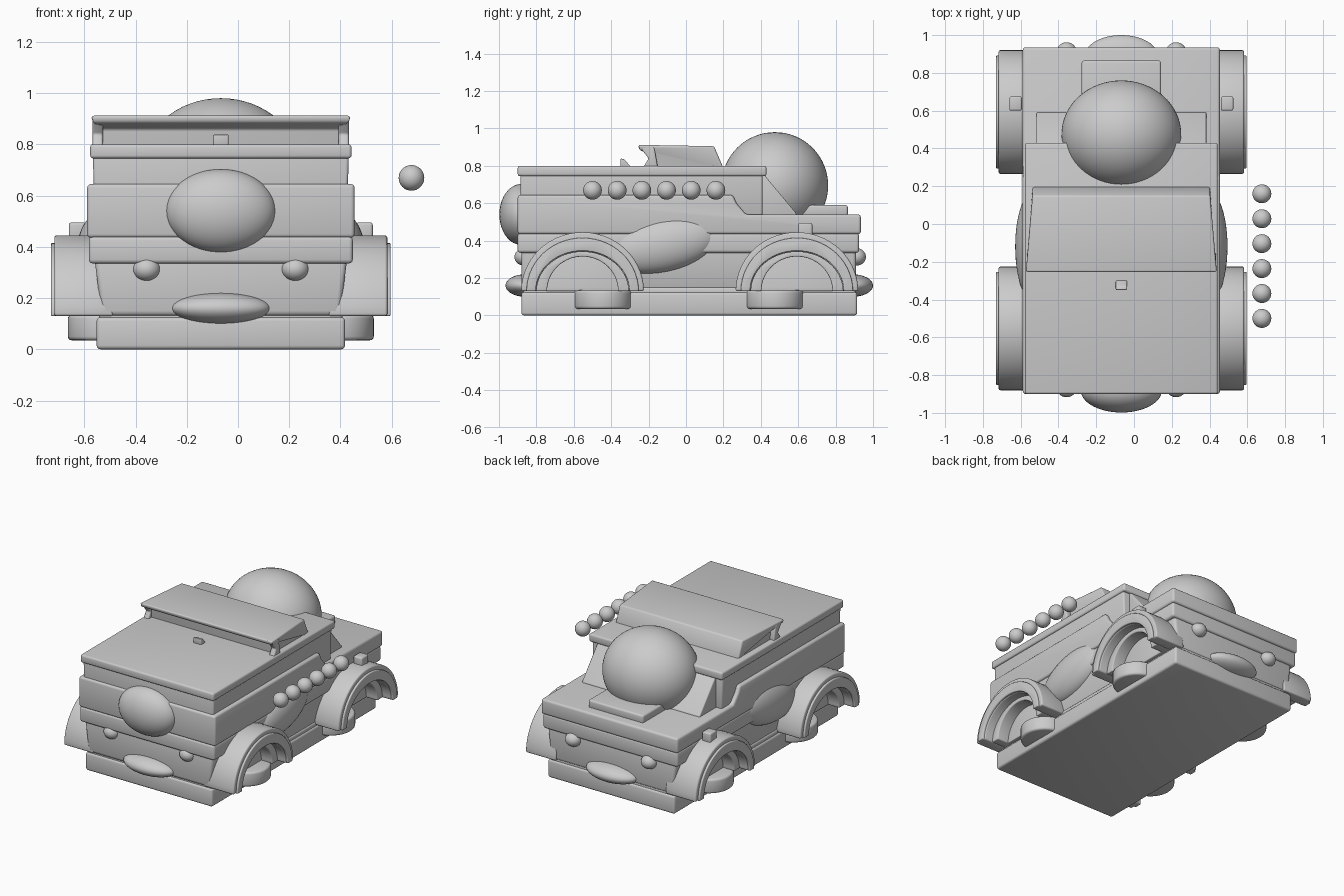
import bpy, bmesh
from math import sin, cos, pi, radians
from mathutils import Matrix

if "Cube" in bpy.data.objects:
    bpy.data.objects.remove(bpy.data.objects["Cube"])

XC = -0.067  # centre line of the car


def finish(name, bm, bevel=0.0, angle=35):
    bmesh.ops.recalc_face_normals(bm, faces=bm.faces[:])
    if bevel:
        edges = [e for e in bm.edges if len(e.link_faces) == 2
                 and e.calc_face_angle(0) > radians(30)]
        bmesh.ops.bevel(bm, geom=edges, offset=bevel, segments=3, profile=0.5,
                        affect='EDGES', clamp_overlap=True)
    me = bpy.data.meshes.new(name)
    bm.to_mesh(me)
    bm.free()
    ob = bpy.data.objects.new(name, me)
    bpy.context.collection.objects.link(ob)
    bpy.ops.object.select_all(action='DESELECT')
    ob.select_set(True)
    bpy.context.view_layer.objects.active = ob
    bpy.ops.object.shade_smooth_by_angle(angle=radians(angle))
    return ob


def extrude(name, pts, x0, x1, bevel=0.012, edit=None):
    """Extrude a (y, z) profile along x; x is measured from the car centre line."""
    bm = bmesh.new()
    a = [bm.verts.new((XC + x0, y, z)) for y, z in pts]
    b = [bm.verts.new((XC + x1, y, z)) for y, z in pts]
    bm.faces.new(a)
    bm.faces.new(b)
    for i in range(len(pts)):
        j = (i + 1) % len(pts)
        bm.faces.new((a[i], a[j], b[j], b[i]))
    if edit:
        for v in bm.verts:
            edit(v.co)
    return finish(name, bm, bevel)


def box(name, x, y, z, bevel=0.012, edit=None):
    pts = [(y[0], z[0]), (y[1], z[0]), (y[1], z[1]), (y[0], z[1])]
    return extrude(name, pts, x[0], x[1], bevel, edit)


def ball(name, centre, radii, tilt=0.0, seg=48):
    bm = bmesh.new()
    bmesh.ops.create_uvsphere(bm, u_segments=seg, v_segments=seg // 2, radius=1)
    bm.transform(Matrix.Translation(centre) @ Matrix.Rotation(tilt, 4, 'X')
                 @ Matrix.Diagonal((*radii, 1)))
    return finish(name, bm, angle=60)


def arc(cy, cz, ry, rz, n=28):
    return [(cy + ry * cos(pi * i / n), cz + rz * sin(pi * i / n)) for i in range(n + 1)]


def arch(name, cy, x0, x1, outer, inner, bevel=0.01):
    pts = arc(cy, 0.13, *outer) + arc(cy, 0.13, *inner)[::-1]
    return extrude(name, pts, x0, x1, bevel)


def taper(z_split, factor):
    """Narrow the vertices below z_split."""
    def edit(co):
        if co.z < z_split:
            co.x = XC + (co.x - XC) * factor
    return edit


# Chassis and stacked body layers
box("base_plate", (-0.485, 0.485), (-0.88, 0.915), (0.0, 0.125), 0.015)
box("base_lip", (-0.475, 0.475), (-0.87, 0.905), (0.1, 0.15))
box("lower_body", (-0.495, 0.495), (-0.88, 0.91), (0.13, 0.37), 0.02, taper(0.2, 0.94))
box("belt", (-0.515, 0.515), (-0.9, 0.925), (0.335, 0.44), 0.015)
extrude("side_band", [(-0.9, 0.435), (0.935, 0.435), (0.935, 0.54), (0.32, 0.54),
                      (0.27, 0.6), (0.25, 0.645), (-0.9, 0.645)], -0.522, 0.522, 0.015)
box("upper_body", (-0.5, 0.5), (-0.885, 0.41), (0.53, 0.77), 0.012, taper(0.6, 0.985))
box("hood_slab", (-0.51, 0.51), (-0.9, 0.43), (0.745, 0.8), 0.012)

# Raised roof with wider front lip
def roof_flare(co):
    if co.y < -0.22:
        co.x = XC + (co.x - XC) * 1.075

extrude("roof", [(-0.19, 0.78), (-0.19, 0.86), (-0.25, 0.885), (-0.255, 0.912),
                 (0.15, 0.905), (0.195, 0.8), (0.195, 0.78)],
        -0.47, 0.47, 0.01, roof_flare)
for s, side in ((-1, "left"), (1, "right")):
    extrude(f"roof_corner_{side}", [(-0.23, 0.79), (-0.2, 0.84), (-0.255, 0.91),
                                    (-0.17, 0.9), (-0.15, 0.79)],
            s * 0.46, s * 0.5, 0.008)
extrude("hood_knob", [(-0.35, 0.795), (-0.35, 0.84), (-0.33, 0.835), (-0.295, 0.795)],
        -0.03, 0.03, 0.006)

# Rear slope, deck box and large ball
extrude("rear_slope", [(0.38, 0.53), (0.59, 0.53), (0.59, 0.545), (0.42, 0.75), (0.38, 0.75)],
        -0.45, 0.45, 0.006)
box("rear_deck", (-0.21, 0.21), (0.5, 0.865), (0.53, 0.59))
ball("large_ball", (XC, 0.475, 0.695), (0.317, 0.285, 0.285), seg=64)

# Nose, bumpers and lamps
ball("nose", (XC, -0.88, 0.54), (0.215, 0.118, 0.163))
ball("front_bumper", (XC, -0.86, 0.16), (0.193, 0.105, 0.06))
ball("rear_bumper", (XC, 0.89, 0.16), (0.193, 0.11, 0.06))
for y, end in ((-0.865, "front"), (0.91, "rear")):
    for s, side in ((-1, "left"), (1, "right")):
        ball(f"{end}_lamp_{side}", (XC + s * 0.29, y, 0.313), (0.054, 0.052, 0.047), seg=32)

# Fenders, wheels and side bulges
for s, side in ((-1, "left"), (1, "right")):
    for cy, wy, end in ((-0.553, -0.445, "front"), (0.593, 0.475, "rear")):
        tag = f"{end}_{side}"
        arch(f"fender_{tag}", cy, s * 0.42, s * 0.65, (0.328, 0.315), (0.245, 0.21))
        arch(f"fender_rim_{tag}", cy, s * 0.5, s * 0.663, (0.30, 0.285), (0.25, 0.215), 0.006)
        arch(f"inner_arch_{tag}", cy, s * 0.42, s * 0.585, (0.25, 0.215), (0.19, 0.185), 0.006)
        extrude(f"arch_filler_{tag}", arc(cy, 0.13, 0.2, 0.19), s * 0.4, s * 0.5, 0.005)
        bm = bmesh.new()
        bmesh.ops.create_cone(bm, cap_ends=True, segments=48, radius1=0.155,
                              radius2=0.155, depth=0.1,
                              matrix=Matrix.Translation((XC + s * 0.442, wy, 0.085)))
        finish(f"wheel_{tag}", bm, 0.015)
    box(f"fender_block_{side}", (s * 0.527, s * 0.593), (0.6, 0.675), (0.42, 0.495), 0.01)
    ball(f"side_bulge_{side}", (XC + s * 0.46, -0.12, 0.38), (0.102, 0.303, 0.148), radians(12))

# Row of floating beads beside the car
for i in range(6):
    ball(f"bead_{i + 1}", (0.677, -0.5 + i * 0.132, 0.669), (0.05, 0.05, 0.05), seg=32)
